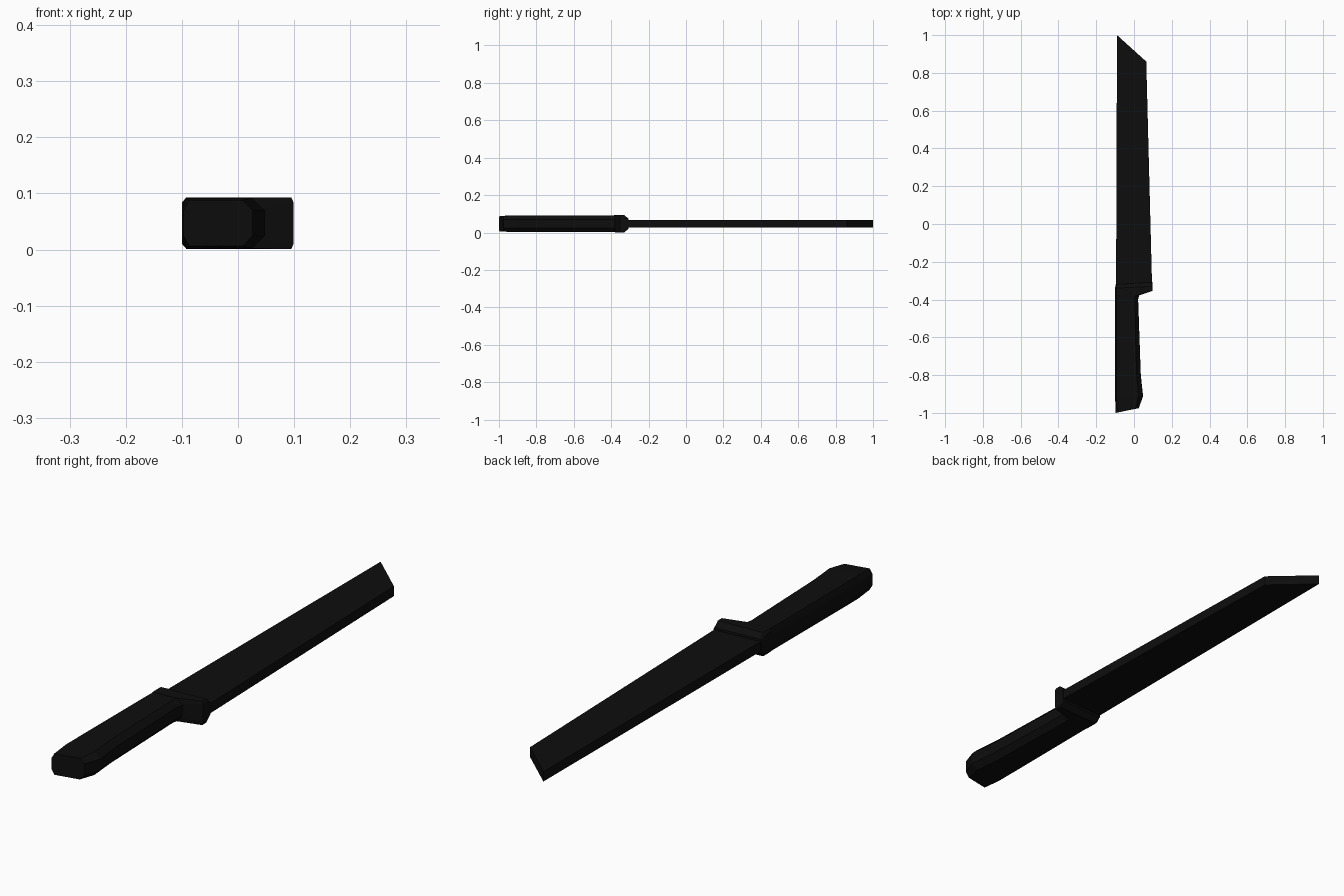
import bpy, bmesh

if "Cube" in bpy.data.objects:
    bpy.data.objects.remove(bpy.data.objects["Cube"])

ZC = 0.047  # height of the flat mid plane

black = bpy.data.materials.new("black")
black.diffuse_color = (0.004, 0.004, 0.004, 1)
black.use_nodes = True
black.node_tree.nodes["Principled BSDF"].inputs["Base Color"].default_value = black.diffuse_color


def make_object(name, bm):
    bmesh.ops.recalc_face_normals(bm, faces=bm.faces)
    mesh = bpy.data.meshes.new(name)
    bm.to_mesh(mesh)
    bm.free()
    mesh.materials.append(black)
    obj = bpy.data.objects.new(name, mesh)
    bpy.context.collection.objects.link(obj)
    return obj


def ring(bm, x0, x1, y0, y1, h, cl, cr, flank):
    """Eight-sided section; y runs from y0 at x0 to y1 at x1."""
    f = h * flank
    pts = [(x0, -f), (x0 + cl, -h), (x1 - cr, -h), (x1, -f),
           (x1, f), (x1 - cr, h), (x0 + cl, h), (x0, f)]
    return [bm.verts.new((x, y0 + (y1 - y0) * (x - x0) / (x1 - x0), ZC + z))
            for x, z in pts]


def loft(name, sections):
    bm = bmesh.new()
    rings = [ring(bm, *s) for s in sections]
    for a, b in zip(rings, rings[1:]):
        for i in range(8):
            j = (i + 1) % 8
            bm.faces.new((a[i], a[j], b[j], b[i]))
    bm.faces.new(rings[0])
    bm.faces.new(rings[-1])
    return make_object(name, bm)


# Blade: flat slab with slanted tip
bm = bmesh.new()
outline = [(-0.095, -0.36), (0.096, -0.34), (0.065, 0.86), (-0.09, 1.0)]
face = bm.faces.new([bm.verts.new((x, y, ZC - 0.019)) for x, y in outline])
res = bmesh.ops.extrude_face_region(bm, geom=[face])
bmesh.ops.translate(bm, vec=(0, 0, 0.038),
                    verts=[v for v in res["geom"] if isinstance(v, bmesh.types.BMVert)])
make_object("blade", bm)

# Handle: swelling grip with slanted butt
loft("handle", [
    (-0.097, 0.026, -1.00, -0.975, 0.041, 0.010, 0.018, 0.55),
    (-0.100, 0.048, -0.92, -0.910, 0.045, 0.008, 0.024, 0.50),
    (-0.100, 0.036, -0.80, -0.800, 0.045, 0.008, 0.022, 0.50),
    (-0.100, 0.022, -0.40, -0.400, 0.044, 0.008, 0.020, 0.50),
    (-0.100, 0.030, -0.37, -0.365, 0.044, 0.008, 0.020, 0.50),
])

# Guard: collar with a finger stop on the cutting side
loft("guard", [
    (-0.100, 0.022, -0.39, -0.380, 0.045, 0.008, 0.020, 0.55),
    (-0.100, 0.099, -0.375, -0.354, 0.046, 0.008, 0.004, 0.80),
    (-0.100, 0.099, -0.340, -0.330, 0.046, 0.008, 0.004, 0.80),
    (-0.098, 0.097, -0.320, -0.308, 0.028, 0.004, 0.004, 0.80),
])
